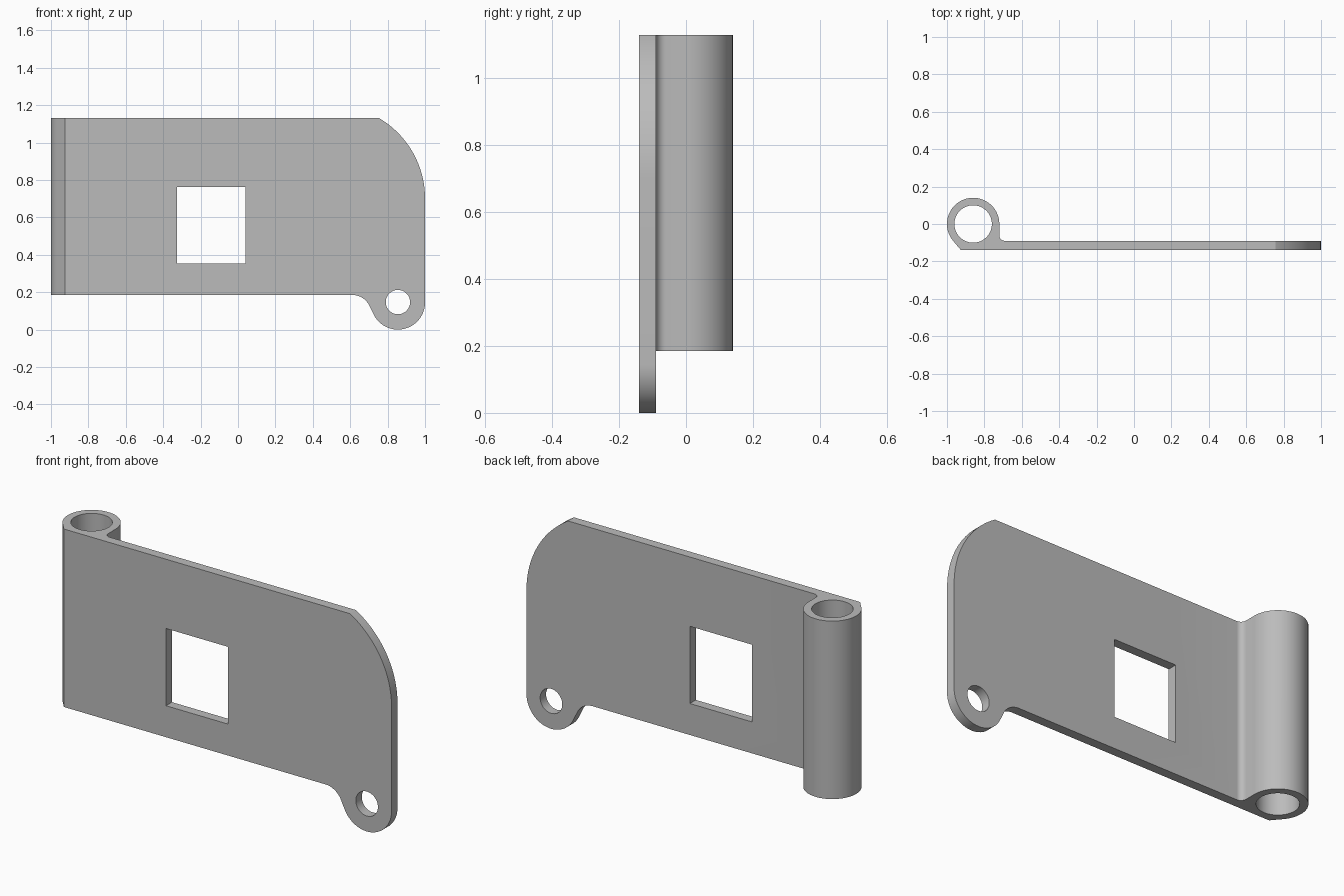
import bpy, bmesh
from math import sin, cos, radians, pi
from mathutils import Matrix

cube = bpy.data.objects.get("Cube")
if cube:
    bpy.data.objects.remove(cube, do_unlink=True)

grey = bpy.data.materials.new("plain grey")
grey.use_nodes = True
colour = (0.5, 0.5, 0.5, 1)
grey.diffuse_color = colour
grey.node_tree.nodes["Principled BSDF"].inputs["Base Color"].default_value = colour


def arc(cx, cy, r, start, end, steps=24):
    angles = [radians(start + (end - start) * i / steps) for i in range(steps + 1)]
    return [(cx + r * cos(a), cy + r * sin(a)) for a in angles]


def circle(cx, cy, r, steps=64):
    return arc(cx, cy, r, 0, 360, steps)[:-1]


def extruded(name, loops, half_depth, transform):
    """Fill the loops (outer edge, then holes) and extrude them both ways."""
    curve = bpy.data.curves.new(name, "CURVE")
    curve.dimensions = "2D"
    curve.fill_mode = "BOTH"
    curve.extrude = half_depth
    for loop in loops:
        spline = curve.splines.new("POLY")
        spline.points.add(len(loop) - 1)
        for point, (x, y) in zip(spline.points, loop):
            point.co = (x, y, 0, 1)
        spline.use_cyclic_u = True
    temp = bpy.data.objects.new(name + " outline", curve)
    bpy.context.collection.objects.link(temp)
    depsgraph = bpy.context.evaluated_depsgraph_get()
    mesh = bpy.data.meshes.new_from_object(temp.evaluated_get(depsgraph))
    bpy.data.objects.remove(temp, do_unlink=True)
    bm = bmesh.new()
    bm.from_mesh(mesh)
    bmesh.ops.remove_doubles(bm, verts=bm.verts, dist=0.0001)
    bmesh.ops.transform(bm, matrix=transform, verts=bm.verts)
    bmesh.ops.recalc_face_normals(bm, faces=bm.faces)
    bm.to_mesh(mesh)
    bm.free()
    mesh.materials.clear()
    mesh.materials.append(grey)
    obj = bpy.data.objects.new(name, mesh)
    bpy.context.collection.objects.link(obj)
    return obj


# Front silhouette: rounded top corner, lug with pin hole, square window
bottom, top = 0.185, 1.13
silhouette = [(-1.1, bottom)]
silhouette += arc(0.612, bottom - 0.1, 0.1, 90, 30, 12)
silhouette += arc(0.855, 0.145, 0.145, 210, 360, 32)
silhouette += arc(0.5, 0.70, 0.5, 0, 59.3, 32)
silhouette += [(-1.1, top)]
window = [(-0.325, 0.352), (0.04, 0.352), (0.04, 0.762), (-0.325, 0.762)]
pin_hole = circle(0.855, 0.147, 0.065)
leaf = extruded("hinge_leaf", [silhouette, window, pin_hole], 0.3,
                Matrix.Rotation(pi / 2, 4, "X"))

# Plan section: thin plate curling into a hollow barrel
front, back = -0.14, -0.09
section = [(-0.925, front), (1.1, front), (1.1, back)]
section += arc(-0.69, back + 0.03, 0.03, 270, 180, 8)
section += arc(-0.86, 0, 0.14, 0, 220, 48)
bore = circle(-0.86, 0, 0.10)
cutter = extruded("section_cutter", [section, bore], 1.0,
                  Matrix.Translation((0, 0, 0.6)))
cutter.hide_render = True

# Keep only what both outlines share
cut = leaf.modifiers.new("section", "BOOLEAN")
cut.operation = "INTERSECT"
cut.solver = "EXACT"
cut.object = cutter
bpy.ops.object.select_all(action="DESELECT")
leaf.select_set(True)
bpy.context.view_layer.objects.active = leaf
bpy.ops.object.modifier_apply(modifier=cut.name)
bpy.data.objects.remove(cutter, do_unlink=True)
bpy.ops.object.shade_smooth_by_angle(angle=radians(25))
